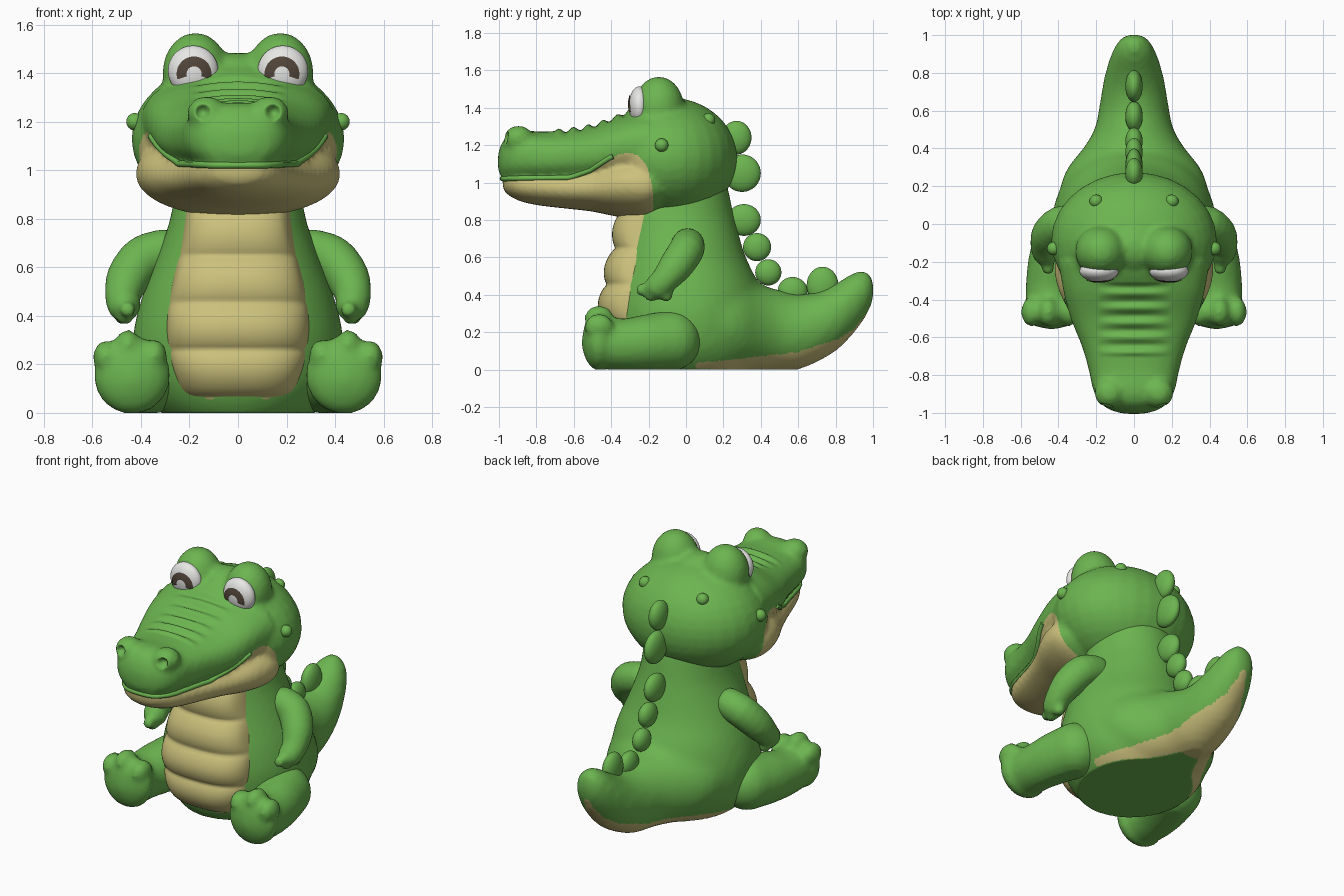
import bpy, bmesh, math
from mathutils import Matrix, Vector
from mathutils.bvhtree import BVHTree

if "Cube" in bpy.data.objects:
    bpy.data.objects.remove(bpy.data.objects["Cube"])


def material(name, rgb):
    m = bpy.data.materials.new(name)
    m.diffuse_color = (*rgb, 1)
    m.use_nodes = True
    m.node_tree.nodes["Principled BSDF"].inputs["Base Color"].default_value = m.diffuse_color
    return m


GREEN = material("green skin", (0.15, 0.46, 0.08))
TAN = material("tan belly", (0.60, 0.53, 0.20))
WHITE = material("eye white", (0.80, 0.80, 0.78))
BROWN = material("eye brown", (0.085, 0.06, 0.042))


def unit_ball(u, v):
    bm, me = bmesh.new(), bpy.data.meshes.new("unit_ball")
    bmesh.ops.create_uvsphere(bm, u_segments=u, v_segments=v, radius=1)
    bm.to_mesh(me)
    bm.free()
    return me


FINE, COARSE = unit_ball(28, 18), unit_ball(18, 11)


def ball(bm, c, r, unit=FINE):
    r = r if isinstance(r, tuple) else (r, r, r)
    me = unit.copy()
    me.transform(Matrix.Translation(c) @ Matrix.Diagonal((*r, 1)))
    bm.from_mesh(me)
    bpy.data.meshes.remove(me)


def spline(rows, steps):
    """Catmull-Rom resampling of a list of rows."""
    out = []
    for i in range(len(rows) - 1):
        a, b, c, d = rows[max(i - 1, 0)], rows[i], rows[i + 1], rows[min(i + 2, len(rows) - 1)]
        for k in range(steps):
            t = k / steps
            out.append([0.5 * (2 * q + (r - p) * t + (2 * p - 5 * q + 4 * r - s) * t * t
                               + (3 * q - p - 3 * r + s) * t ** 3) for p, q, r, s in zip(a, b, c, d)])
    return out + [list(rows[-1])]


def loft(bm, rows, axis, n=2.0, steps=3, seg=48):
    """Rows are (position on axis, low, high, half width in x)."""
    rings = []
    for t, lo, hi, rx in spline(rows, steps):
        ring = []
        for k in range(seg):
            a = 2 * math.pi * k / seg
            c, s = math.cos(a), math.sin(a)
            x = rx * math.copysign(abs(c) ** (2 / n), c)
            w = (lo + hi) / 2 + (hi - lo) / 2 * math.copysign(abs(s) ** (2 / n), s)
            ring.append(bm.verts.new((x, t, w) if axis == 'y' else (x, w, t)))
        rings.append(ring)
    faces = [bm.faces.new(rings[0]), bm.faces.new(rings[-1])]
    for p, q in zip(rings, rings[1:]):
        faces += [bm.faces.new((p[k], p[(k + 1) % seg], q[(k + 1) % seg], q[k])) for k in range(seg)]
    bmesh.ops.recalc_face_normals(bm, faces=faces)


def chain(bm, pts, side):
    """Overlapping balls along a path of (x, y, z, radius)."""
    for x, y, z, r in spline(pts, 3):
        ball(bm, (side * x, y, z), r, COARSE)


def finish(name, bm, mats, voxel=0, smooth=0, subdivide=False):
    me = bpy.data.meshes.new(name)
    bm.to_mesh(me)
    bm.free()
    ob = bpy.data.objects.new(name, me)
    bpy.context.collection.objects.link(ob)
    if voxel:
        mod = ob.modifiers.new("merge", 'REMESH')
        mod.mode, mod.voxel_size = 'VOXEL', voxel
        mod = ob.modifiers.new("soften", 'SMOOTH')
        mod.factor, mod.iterations = 0.5, smooth
        if subdivide:
            ob.modifiers.new("refine", 'SUBSURF').levels = 1
        new = bpy.data.meshes.new_from_object(ob.evaluated_get(bpy.context.evaluated_depsgraph_get()))
        ob.modifiers.clear()
        ob.data = me = new
        for v in me.vertices:          # flat seat on the ground
            if v.co.z < 0:
                v.co.z = 0
    me.materials.clear()
    for m in mats:
        me.materials.append(m)
    me.shade_smooth()
    return ob


def lerp(pts, t):
    for (a, u), (b, v) in zip(pts, pts[1:]):
        if t <= b:
            return u + (v - u) * max(0, (t - a) / (b - a))
    return pts[-1][1]


# Torso and tail
bm = bmesh.new()
loft(bm, [(-.05, -.28, .30, .26), (0, -.34, .36, .32), (.06, -.38, .40, .375), (.15, -.41, .42, .42),
          (.3, -.425, .42, .435), (.45, -.41, .39, .405), (.6, -.375, .32, .35), (.75, -.35, .275, .295),
          (.85, -.33, .25, .27), (1.0, -.25, .22, .25)], 'z')
loft(bm, [(.1, -.03, .55, .40), (.2, -.03, .53, .39), (.3, -.03, .50, .35), (.4, -.02, .455, .27),
          (.5, -.01, .425, .21), (.6, .0, .405, .187), (.7, .04, .415, .172), (.8, .098, .46, .152),
          (.88, .175, .51, .128), (.94, .25, .53, .102), (.985, .33, .51, .068), (1.005, .39, .46, .025)], 'y')
body = finish("body_and_tail", bm, [GREEN, TAN], .026, 5, True)
under = [(.05, .035), (.3, .06), (.6, .095), (.82, .165), (.9, .22), (.96, .295), (1.0, .37)]
for p in body.data.polygons:
    c = p.center
    if c.z < .4 and c.y > .05 and c.z < lerp(under, c.y) and not (c.z < .003 and c.y < .5):
        p.material_index = 1

# Belly with rounded bands
bm = bmesh.new()
loft(bm, [(.04, -.34, .0, .20), (.1, -.40, .0, .245), (.25, -.435, .0, .29), (.4, -.43, .0, .295),
          (.55, -.40, .0, .27), (.7, -.365, .0, .235), (.88, -.34, .0, .21)], 'z', 2.6, 12, 72)
for v in bm.verts:
    if v.co.y < -.2:
        w = min(1, (-.2 - v.co.y) / .1)
        v.co.y -= .036 * w * abs(math.sin(math.pi * (v.co.z - .065) / .195)) ** .7
finish("belly", bm, [TAN])

# Head: skull, jaw, snout, brows and nostril bumps
bm = bmesh.new()
ball(bm, (0, -.09, 1.13), (.44, .365, .325))
loft(bm, [(-.08, .88, 1.08, .34), (-.2, .81, 1.16, .42), (-.35, .815, 1.16, .40), (-.5, .845, 1.10, .325),
          (-.65, .862, 1.08, .262), (-.8, .88, 1.08, .212), (-.9, .905, 1.07, .168), (-.965, .945, 1.05, .105),
          (-.98, .97, 1.03, .05)], 'y', 2.1)
loft(bm, [(-.2, 1.0, 1.40, .40), (-.35, 1.02, 1.36, .375), (-.5, 1.0, 1.305, .335), (-.65, 1.0, 1.28, .275),
          (-.78, 1.0, 1.272, .238), (-.88, 1.003, 1.28, .216), (-.945, 1.01, 1.26, .18),
          (-.985, 1.03, 1.21, .125), (-1.005, 1.07, 1.15, .05)], 'y', 2.4)
ball(bm, (0, -.12, 1.365), (.15, .14, .12))
for s in (1, -1):
    ball(bm, (s * .175, -.145, 1.40), (.137, .135, .167))
    ball(bm, (s * .13, -.895, 1.235), (.08, .08, .07))
head = finish("head", bm, [GREEN, TAN], .0185, 3, True)
mouth = [(-1.1, 1.015), (-.62, 1.02), (-.51, 1.06), (-.42, 1.12), (-.36, 1.15), (-.3, 1.16), (-.25, 1.14),
         (-.21, 1.09), (-.18, .98), (-.17, .80)]
for v in head.data.vertices:
    x, y, z = v.co
    if z > 1.2 and -.70 < y < -.31 and abs(x) < .2:      # snout wrinkles
        v.co.z += .011 * math.sin((y + .31) / .078 * 2 * math.pi) * (1 - (x / .2) ** 2)
    d = math.hypot(abs(x) - .145, z - 1.24) / .032
    if d < 1 and y < -.85:                               # nostril dents
        v.co.y += .04 * (1 - d * d)
for p in head.data.polygons:
    c = p.center
    if c.y < -.175 and c.z < lerp(mouth, c.y):
        p.material_index = 1

# Lip along the mouth line, laid on the head surface
tree = BVHTree.FromPolygons([v.co for v in head.data.vertices], [p.vertices for p in head.data.polygons])
half = []
for k in range(24):
    y = -.39 - .55 * k / 23
    half.append(tree.ray_cast(Vector((1, y, lerp(mouth, y) + .006)), Vector((-1, 0, 0)))[0])
edge = half[-1].x
for k in range(1, 7):
    half.append(tree.ray_cast(Vector((edge * (1 - k / 6), -2, 1.021)), Vector((0, 1, 0)))[0])
path = half + [Vector((-p.x, p.y, p.z)) for p in reversed(half[:-1])]
curve = bpy.data.curves.new("lip", 'CURVE')
curve.dimensions, curve.bevel_depth, curve.bevel_resolution, curve.use_fill_caps = '3D', .014, 2, True
sp = curve.splines.new('POLY')
sp.points.add(len(path) - 1)
for q, p in zip(sp.points, path):
    q.co = (*p, 1)
curve.materials.append(GREEN)
bpy.context.collection.objects.link(bpy.data.objects.new("lip", curve))

# Ridge of back plates
bm = bmesh.new()
for y, z, ry, rz in [(.27, 1.24, .08, .09), (.30, 1.05, .10, .10), (.31, .80, .09, .085), (.38, .655, .075, .075),
                     (.44, .52, .07, .07), (.57, .42, .08, .075), (.73, .45, .085, .10)]:
    ball(bm, (0, y, z), (.046, ry, rz))
finish("back_plates", bm, [GREEN])

for s, side in ((1, "right"), (-1, "left")):
    # Eye white and happy brown arc
    ec, er = (s * .185, -.25, 1.41), (.104, .056, .104)
    bm = bmesh.new()
    ball(bm, ec, er)
    finish("eye_white_" + side, bm, [WHITE])
    bm = bmesh.new()
    grid = []
    for i in range(29):
        a = math.radians(-18 + 216 * i / 28)
        row = []
        for j in range(5):
            r = .031 + .041 * j / 4
            x, z = s * .181 + r * math.cos(a), 1.397 + r * math.sin(a)
            q = 1 - ((x - ec[0]) / er[0]) ** 2 - ((z - ec[2]) / er[2]) ** 2
            row.append(bm.verts.new((x, ec[1] - er[1] * math.sqrt(max(q, 0)) - .005, z)))
        grid.append(row)
    for a, b in zip(grid, grid[1:]):
        for j in range(4):
            bm.faces.new((a[j], a[j + 1], b[j + 1], b[j]))
    finish("eye_arc_" + side, bm, [BROWN])

    # Small bumps on the head
    bm = bmesh.new()
    ball(bm, (s * .425, -.13, 1.20), .036, COARSE)
    ball(bm, (s * .20, .12, 1.335), .036, COARSE)
    finish("head_bumps_" + side, bm, [GREEN])

    # Arm with three fingers
    bm = bmesh.new()
    chain(bm, [(.31, .01, .665, .092), (.39, 0, .635, .096), (.45, -.05, .56, .092), (.475, -.11, .485, .075),
               (.47, -.15, .445, .07)], s)
    for x, y, z in [(.455, -.235, .425), (.465, -.185, .395), (.475, -.105, .395)]:
        chain(bm, [(.47, -.14, .45, .045), (x, y, z, .034)], s)
    finish("arm_" + side, bm, [GREEN], .015, 4)

    # Leg and foot with three toes
    bm = bmesh.new()
    chain(bm, [(.37, -.08, .155, .162), (.41, -.2, .145, .152), (.435, -.32, .135, .14), (.437, -.42, .14, .14)], s)
    ball(bm, (s * .437, -.465, .155), (.158, .09, .16))
    for x, z in [(.345, .235), (.455, .275), (.545, .23)]:
        ball(bm, (s * x, -.465, z), (.052, .078, .068))
    finish("leg_" + side, bm, [GREEN], .018, 4)

for me in (FINE, COARSE):
    bpy.data.meshes.remove(me)
